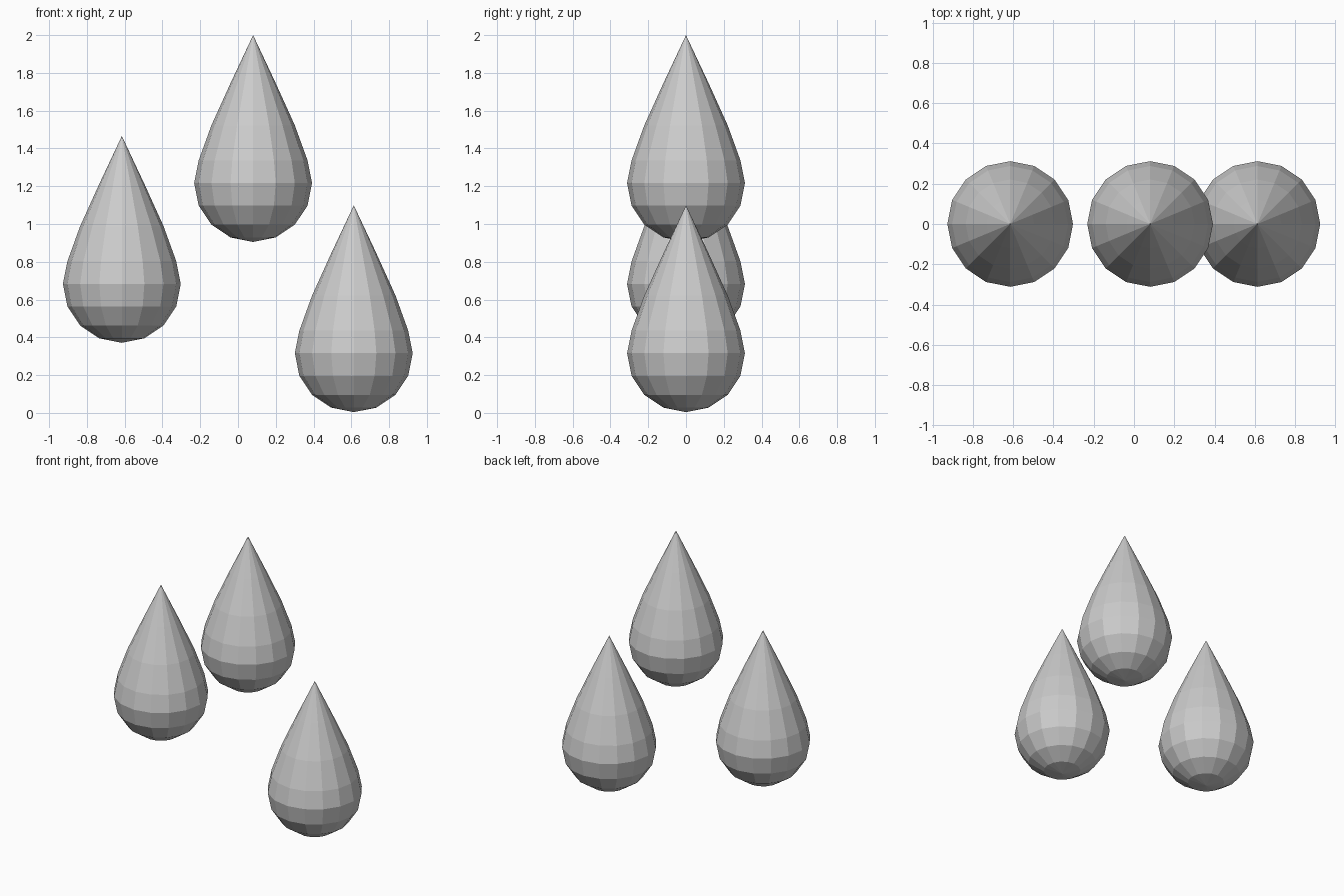
import bpy, bmesh, math

if "Cube" in bpy.data.objects:
    bpy.data.objects.remove(bpy.data.objects["Cube"])

SIDES = 16
R = 0.312
# rings of the droplet (radius, height above widest ring): round belly, drawn-out tip
rings = [(R * math.cos(a), R * math.sin(a))
         for a in (math.radians(d) for d in (-67.5, -45, -22.5, 0))]
rings += [(0.288, 0.12), (0.221, 0.305), (0.119, 0.53)]
TIP = 0.783


def droplet(name, x, z):
    bm = bmesh.new()
    loops = [[bm.verts.new((r * math.cos(2 * math.pi * i / SIDES),
                            r * math.sin(2 * math.pi * i / SIDES), h))
              for i in range(SIDES)] for r, h in rings]
    bottom = bm.verts.new((0, 0, -R))
    tip = bm.verts.new((0, 0, TIP))
    for i in range(SIDES):
        j = (i + 1) % SIDES
        bm.faces.new((bottom, loops[0][j], loops[0][i]))
        for lo, hi in zip(loops, loops[1:]):
            bm.faces.new((lo[i], lo[j], hi[j], hi[i]))
        bm.faces.new((loops[-1][i], loops[-1][j], tip))
    me = bpy.data.meshes.new(name)
    bm.to_mesh(me)
    bm.free()
    ob = bpy.data.objects.new(name, me)
    ob.location = (x, 0, z)
    bpy.context.collection.objects.link(ob)


# three falling droplets
droplet("left_droplet", -0.615, 0.683)
droplet("middle_droplet", 0.08, 1.217)
droplet("right_droplet", 0.613, 0.316)
